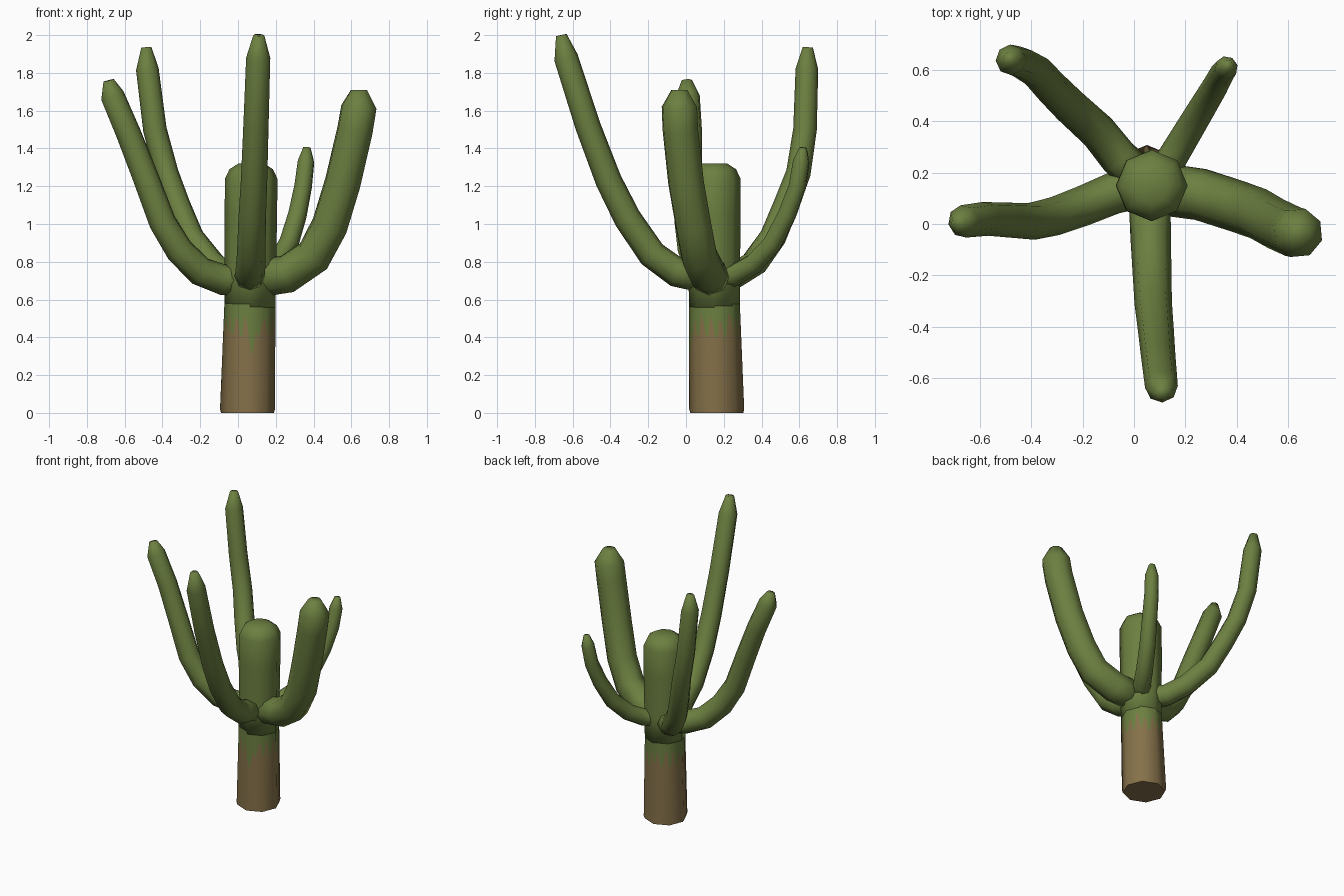
import bpy, bmesh, math, random
from mathutils import Vector

cube = bpy.data.objects.get("Cube")
if cube:
    bpy.data.objects.remove(cube, do_unlink=True)

SIDES = 8


def material(name, color):
    mat = bpy.data.materials.new(name)
    mat.use_nodes = True
    mat.diffuse_color = color
    bsdf = next(n for n in mat.node_tree.nodes if n.type == 'BSDF_PRINCIPLED')
    bsdf.inputs["Base Color"].default_value = color
    bsdf.inputs["Roughness"].default_value = 0.9
    return mat


green = material("cactus green", (0.15, 0.215, 0.052, 1))
bark = material("bark brown", (0.235, 0.165, 0.068, 1))


def skin(bm, rings):
    """Bridge successive vertex rings with quads, return rows of faces."""
    rows = []
    for a, b in zip(rings, rings[1:]):
        n = len(a)
        rows.append([bm.faces.new((a[i], a[(i + 1) % n], b[(i + 1) % n], b[i])) for i in range(n)])
    return rows


def finish(bm, name, mats):
    bmesh.ops.recalc_face_normals(bm, faces=bm.faces)
    for f in bm.faces:
        f.smooth = True
    mesh = bpy.data.meshes.new(name)
    bm.to_mesh(mesh)
    bm.free()
    for m in mats:
        mesh.materials.append(m)
    ob = bpy.data.objects.new(name, mesh)
    bpy.context.scene.collection.objects.link(ob)
    return ob


def tube(name, path, radii, side):
    """Round-sided limb along a path; side is the constant sideways axis."""
    bm = bmesh.new()
    pts = [Vector(p) for p in path]
    rings = []
    for i, p in enumerate(pts):
        tangent = (pts[min(i + 1, len(pts) - 1)] - pts[max(i - 1, 0)]).normalized()
        across = (side - tangent * side.dot(tangent)).normalized()
        up = tangent.cross(across)
        rings.append([bm.verts.new(p + radii[i] * (math.cos(a) * across + math.sin(a) * up))
                      for a in (math.tau * k / SIDES for k in range(SIDES))])
    skin(bm, rings)
    bm.faces.new(rings[0])
    bm.faces.new(rings[-1])
    return finish(bm, name, [green])


def arm(name, path, start, end):
    """Upcurved arm tapering from start to end radius, with a blunt tip."""
    n = len(path) - 2
    radii = [start + (end - start) * i / n for i in range(n + 1)] + [end * 0.45]
    d = Vector(path[-1]) - Vector(path[0])
    tube(name, path, radii, Vector((-d.y, d.x, 0)).normalized())


# Upper trunk with a domed top
tube("upper_trunk",
     [(.063, .15, .56), (.065, .15, .75), (.068, .15, 1.05), (.07, .15, 1.24), (.07, .15, 1.29), (.07, .15, 1.32)],
     [.135, .136, .139, .139, .115, .068], Vector((1, 0, 0)))

# Five arms
arm("front_arm",
    [(.06, .13, .71), (.065, -.05, .745), (.07, -.18, .84), (.075, -.31, 1.03),
     (.085, -.41, 1.23), (.095, -.52, 1.52), (.107, -.635, 1.88), (.11, -.66, 2.0)], .082, .064)
arm("left_arm",
    [(.08, .14, .71), (.26, .115, .735), (.40, .07, .83), (.485, .04, .99),
     (.555, 0, 1.22), (.62, -.03, 1.5), (.64, -.035, 1.62), (.64, -.035, 1.71)], .102, .098)
arm("right_arm",
    [(.05, .15, .70), (-.08, .12, .705), (-.20, .07, .75), (-.31, .03, .86), (-.40, .01, 1.01),
     (-.49, .015, 1.25), (-.58, .02, 1.48), (-.665, .01, 1.68), (-.685, .005, 1.76)], .084, .064)
arm("back_right_arm",
    [(.05, .16, .71), (-.06, .26, .73), (-.14, .36, .79), (-.25, .46, .93), (-.32, .53, 1.1),
     (-.38, .595, 1.27), (-.44, .63, 1.5), (-.48, .64, 1.82), (-.485, .645, 1.935)], .078, .06)
arm("back_left_arm",
    [(.08, .16, .71), (.15, .26, .73), (.21, .36, .79), (.27, .46, .9), (.315, .535, 1.05),
     (.345, .59, 1.2), (.36, .61, 1.33), (.365, .62, 1.405)], .062, .045)

# Lower trunk: octagonal, with a ragged line between bark and green
random.seed(4)
SPLIT = 8
COUNT = SIDES * SPLIT


def corner(k):
    a = math.tau * k / SIDES
    return Vector((math.cos(a), math.sin(a), 0))


def ragged(i):
    """Height of the bark edge, with one long drip at the front."""
    drip = abs(i - COUNT * 0.77)
    if drip < 2:
        return 0.28 + 0.09 * drip
    return random.uniform(0.47, 0.53) if (i // 2) % 2 else random.uniform(0.39, 0.45)


profile = [corner(i // SPLIT).lerp(corner(i // SPLIT + 1), (i % SPLIT) / SPLIT) for i in range(COUNT)]
edge = [ragged(i) for i in range(COUNT)]
bm = bmesh.new()


def trunk_point(i, z):
    t = min(z / 0.58, 1)
    center = Vector((.05, .163, 0)).lerp(Vector((.063, .15, 0)), t)
    return bm.verts.new(center + profile[i] * (.146 - .011 * t) + Vector((0, 0, z)))


rings = [[trunk_point(i, z) for i in range(COUNT)] for z in (0, 0.02)]
for v, p in zip(rings[0], profile):
    v.co -= p * 0.006
rings.append([trunk_point(i, edge[i]) for i in range(COUNT)])
rings.append([trunk_point(i, 0.58) for i in range(COUNT)])
rows = skin(bm, rings)
bm.faces.new(rings[0])
for f in bm.faces:
    f.material_index = 1
for f in rows[-1]:
    f.material_index = 0
lower = finish(bm, "lower_trunk", [green, bark])

# Round shading around the octagonal sides, flat underneath
mesh = lower.data
normals = []
for poly in mesh.polygons:
    for v in poly.vertices:
        co = mesh.vertices[v].co
        down = poly.normal.z < -0.9
        normals.append(Vector((0, 0, -1)) if down else Vector((co.x - .056, co.y - .157, 0)).normalized())
mesh.normals_split_custom_set(normals)
